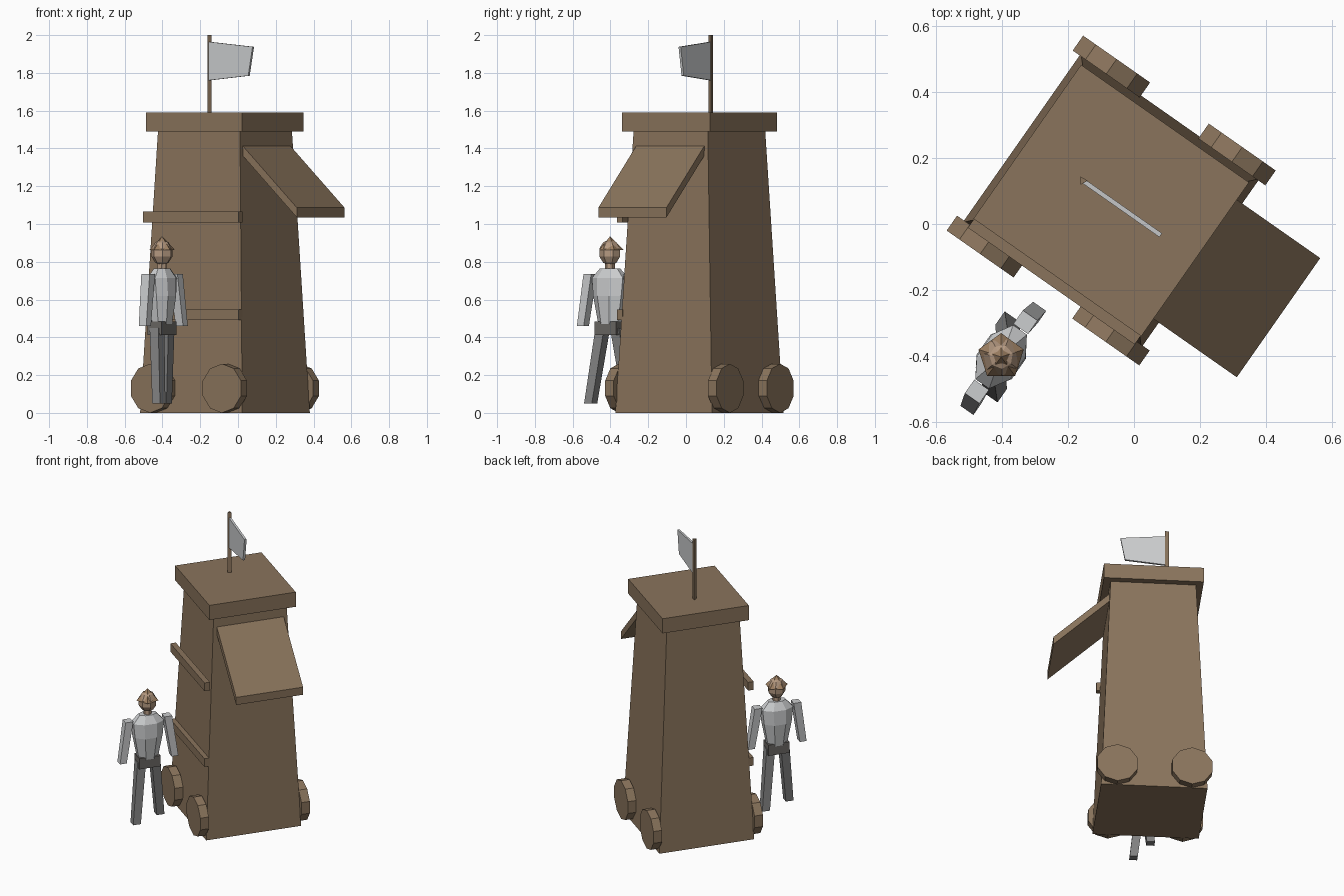
import bpy, bmesh, math
from mathutils import Matrix, Vector

if "Cube" in bpy.data.objects:
    bpy.data.objects.remove(bpy.data.objects["Cube"])

ROT = Matrix.Rotation(math.radians(-35), 4, 'Z')
TOWER = Matrix.Translation((-0.069, 0.071, 0)) @ ROT     # tower's own axes
FIGURE = Matrix.Translation((-0.402, -0.402, 0)) @ ROT   # figure's own axes


def material(name, rgb):
    m = bpy.data.materials.new(name)
    m.diffuse_color = (*rgb, 1)
    m.use_nodes = True
    m.node_tree.nodes["Principled BSDF"].inputs["Base Color"].default_value = m.diffuse_color
    return m


WOOD = material("brown wood", (0.255, 0.175, 0.107))
CLOTH = material("pale grey cloth", (0.60, 0.61, 0.62))
TROUSER = material("mid grey trousers", (0.23, 0.23, 0.23))
BELT = material("dark grey belt", (0.15, 0.14, 0.13))
SKIN = material("skin tan", (0.46, 0.32, 0.22))
HAT = material("hat brown", (0.33, 0.21, 0.12))


def loft(name, rings, mat, frame):
    """Closed skin through a list of equal-length point rings."""
    bm = bmesh.new()
    vs = [[bm.verts.new(p) for p in r] for r in rings]
    n = len(vs[0])
    for a, b in zip(vs, vs[1:]):
        for i in range(n):
            j = (i + 1) % n
            bm.faces.new((a[i], a[j], b[j], b[i]))
    bm.faces.new(vs[0][::-1])
    bm.faces.new(vs[-1])
    bm.transform(frame)
    bmesh.ops.recalc_face_normals(bm, faces=bm.faces)
    me = bpy.data.meshes.new(name)
    bm.to_mesh(me)
    bm.free()
    me.materials.append(mat)
    ob = bpy.data.objects.new(name, me)
    bpy.context.collection.objects.link(ob)
    return ob


def rect(x, y, z, hx, hy):
    return [(x - hx, y - hy, z), (x + hx, y - hy, z), (x + hx, y + hy, z), (x - hx, y + hy, z)]


def oval(n, z, rx, ry, x=0, y=0, turn=0):
    return [(x + rx * math.cos(turn + math.tau * i / n),
             y + ry * math.sin(turn + math.tau * i / n), z) for i in range(n)]


def box(name, x, y, z, mat, frame):
    cx, cy = sum(x) / 2, sum(y) / 2
    hx, hy = (x[1] - x[0]) / 2, (y[1] - y[0]) / 2
    return loft(name, [rect(cx, cy, h, hx, hy) for h in z], mat, frame)


def extrude_y(name, profile, y0, y1, mat, frame):
    return loft(name, [[(x, y, z) for x, z in profile] for y in (y0, y1)], mat, frame)


# Tapered tower and overhanging roof slab
loft("tower_body", [rect(0, 0, 0, 0.33, 0.312), rect(0, 0, 1.49, 0.265, 0.24)], WOOD, TOWER)
box("roof_slab", (-0.31, 0.31), (-0.284, 0.284), (1.49, 1.59), WOOD, TOWER)

# Sloping flap on the side
extrude_y("hatch_flap", [(0.262, 1.42), (0.618, 1.087), (0.618, 1.035), (0.262, 1.368)],
          -0.22, 0.22, WOOD, TOWER)

# Two rails
for i, z in enumerate((0.52, 1.037)):
    box(f"rail_{i + 1}", (-0.308, 0.308), (-0.316, -0.28), (z - 0.028, z + 0.028), WOOD, TOWER)

# Four ten-sided wheels
for sx in (-1, 1):
    for sy in (-1, 1):
        disc = [(sx * 0.232 + 0.13 * math.sin(math.tau * i / 10),
                 0.13 + 0.13 * math.cos(math.tau * i / 10)) for i in range(10)]
        extrude_y(f"wheel_{'front' if sy < 0 else 'back'}_{'left' if sx < 0 else 'right'}",
                  disc, sy * 0.305, sy * 0.36, WOOD, TOWER)

# Three-sided pole and tapering flag
loft("flag_pole", [oval(3, z, 0.015, 0.015, -0.105, 0, math.radians(35)) for z in (1.58, 2.0)],
     WOOD, TOWER)
extrude_y("flag", [(-0.105, 1.76), (0.155, 1.785), (0.183, 1.938), (-0.105, 1.965)],
          -0.007, 0.007, CLOTH, TOWER)

# Figure: torso, belt, neck
loft("torso", [oval(8, z, rx, ry, turn=math.pi / 8) for z, rx, ry in (
    (0.47, 0.05, 0.068), (0.62, 0.07, 0.098), (0.715, 0.066, 0.108), (0.765, 0.035, 0.06))],
     CLOTH, FIGURE)
box("belt", (-0.045, 0.045), (-0.07, 0.07), (0.412, 0.485), BELT, FIGURE)
loft("neck", [oval(6, z, 0.026, 0.026) for z in (0.75, 0.80)], SKIN, FIGURE)

# Arms and striding legs
for s, side in ((-1, "left"), (1, "right")):
    loft(f"arm_{side}", [rect(0.008, s * 0.17, 0.46, 0.024, 0.022),
                         rect(0, s * 0.128, 0.735, 0.027, 0.025)], CLOTH, FIGURE)
    loft(f"leg_{side}", [rect(-s * 0.045, s * 0.094, 0.05, 0.025, 0.025),
                         rect(0, s * 0.047, 0.45, 0.028, 0.028)], TROUSER, FIGURE)

# Faceted head poking through a five-sided pointed hat
loft("head", [oval(7, 0.849 - 0.068 * math.cos(t), 0.06 * math.sin(t), 0.06 * math.sin(t))
              for t in (0.12, 0.65, 1.25, 1.89, 2.49, 3.02)], SKIN, FIGURE)
loft("hat", [oval(5, 0.862, 0.072, 0.072, turn=math.radians(125)),
             oval(5, 0.933, 0.002, 0.002, turn=math.radians(125))], HAT, FIGURE)
